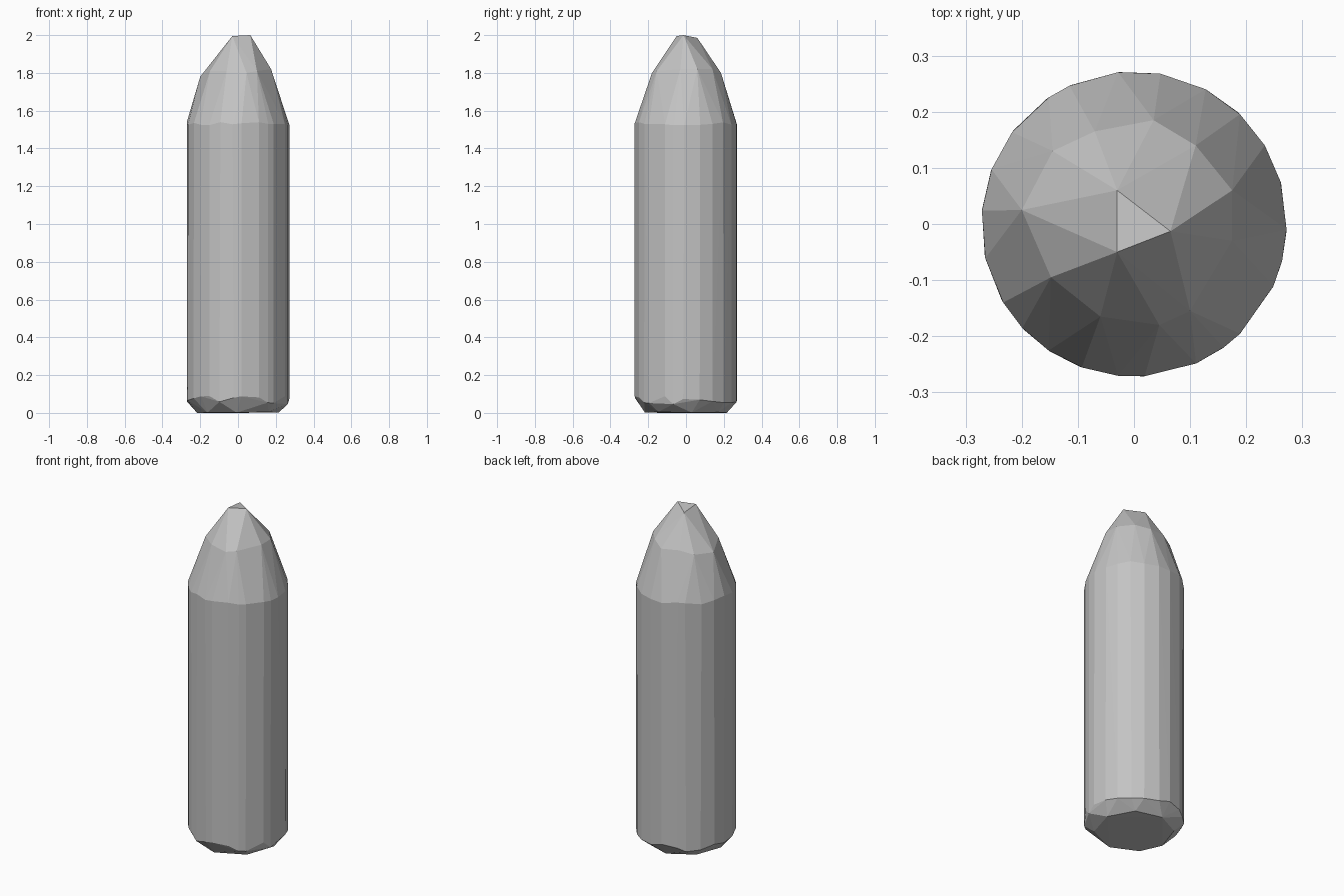
import bpy
import bmesh
import random
from math import radians, cos, sin

cube = bpy.data.objects.get("Cube")
if cube:
    bpy.data.objects.remove(cube, do_unlink=True)

random.seed(4)
RADIUS = 0.272

# Stone-grey material
stone = bpy.data.materials.new("stone_grey")
stone.use_nodes = True
grey = (0.55, 0.55, 0.55, 1)
stone.diffuse_color = grey
stone.node_tree.nodes["Principled BSDF"].inputs["Base Color"].default_value = grey


def ring(angles, radius, z, wobble=0.0, twist=0.0):
    """Uneven ring of points, as if chipped by hand."""
    points = []
    for angle in angles:
        a = radians(angle + random.uniform(-twist, twist))
        height = z + random.uniform(-wobble, wobble)
        points.append((radius * cos(a), radius * sin(a), height))
    return points


# Blunt triangular tip
tip = [(-0.03, 0.06, 1.985), (-0.03, -0.05, 1.995), (0.065, -0.013, 2.0)]

# Nose ring, where the taper changes slope
nose_plan = [
    (-0.20, 0.025, 1.78), (-0.145, 0.13, 1.79), (-0.07, 0.165, 1.81),
    (0.035, 0.185, 1.80), (0.11, 0.14, 1.82), (0.175, 0.06, 1.82),
    (0.175, -0.03, 1.82), (0.10, -0.155, 1.81), (0.045, -0.18, 1.80),
    (-0.06, -0.165, 1.81), (-0.148, -0.095, 1.81),
]

# Shoulder and lower edge of the shaft
sides = [-2, 16, 31, 46, 62, 80, 96, 115, 124, 143, 159, 175,
         193, 211, 223, 236, 250, 264, 274, 294, 306, 314, 336, 346]
shoulder = ring(sides, RADIUS, 1.532, wobble=0.01)
lower_edge = ring(sides, RADIUS, 0.068, wobble=0.022, twist=1.2)

# Chamfered foot
foot = ring([8, 52, 95, 140, 185, 222, 268, 318], 0.217, 0.006, wobble=0.006)
lowest = min(p[2] for p in foot)
foot = [(x, y, z - lowest) for x, y, z in foot]

# Facets wrapped around all the rings
bm = bmesh.new()
for point in tip + nose_plan + shoulder + lower_edge + foot:
    bm.verts.new(point)
hull = bmesh.ops.convex_hull(bm, input=bm.verts)
loose = [v for v in bm.verts if not v.link_faces]
bmesh.ops.delete(bm, geom=loose, context='VERTS')
bmesh.ops.recalc_face_normals(bm, faces=bm.faces)

mesh = bpy.data.meshes.new("faceted_shaft")
bm.to_mesh(mesh)
bm.free()
mesh.materials.append(stone)
shaft = bpy.data.objects.new("faceted_shaft", mesh)
bpy.context.collection.objects.link(shaft)
